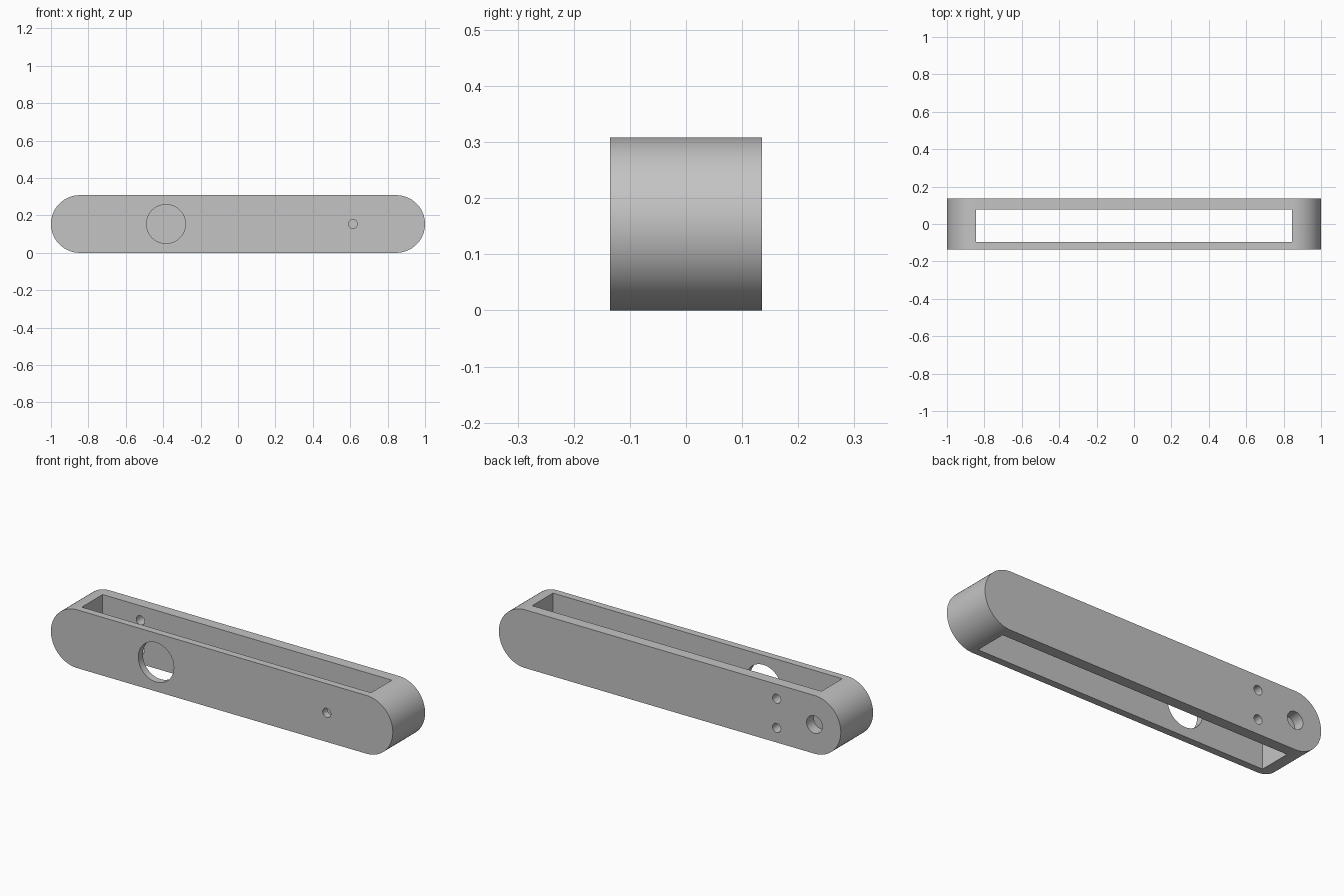
import bpy, bmesh, math

default_cube = bpy.data.objects.get("Cube")
if default_cube:
    bpy.data.objects.remove(default_cube, do_unlink=True)

# Main dimensions
RADIUS = 0.154                  # rounded ends
END_X = 1 - RADIUS              # centre of each rounded end
HALF_DEPTH = 0.135
SLOT_FRONT, SLOT_BACK = -0.097, 0.077

grey = bpy.data.materials.new("plain_grey")
grey.use_nodes = True
color = (0.55, 0.55, 0.55, 1)
grey.diffuse_color = color
grey.node_tree.nodes["Principled BSDF"].inputs["Base Color"].default_value = color


def prism(name, outline, y0, y1):
    """Extrude an (x, z) outline from y0 to y1."""
    bm = bmesh.new()
    face = bm.faces.new([bm.verts.new((x, y0, z)) for x, z in outline])
    out = bmesh.ops.extrude_face_region(bm, geom=[face])["geom"]
    verts = [v for v in out if isinstance(v, bmesh.types.BMVert)]
    bmesh.ops.translate(bm, verts=verts, vec=(0, y1 - y0, 0))
    bmesh.ops.recalc_face_normals(bm, faces=bm.faces)
    mesh = bpy.data.meshes.new(name)
    bm.to_mesh(mesh)
    bm.free()
    mesh.materials.append(grey)
    obj = bpy.data.objects.new(name, mesh)
    bpy.context.collection.objects.link(obj)
    return obj


def arc(x, z, r, start, sweep, steps):
    angles = [math.radians(start + sweep * i / steps) for i in range(steps + 1)]
    return [(x + r * math.cos(a), z + r * math.sin(a)) for a in angles]


def hole(name, x, z, r, y0, y1):
    return prism(name, arc(x, z, r, 0, 360, 48)[:-1], y0, y1)


# Bar with fully rounded ends
outline = arc(END_X, RADIUS, RADIUS, -90, 180, 48) + arc(-END_X, RADIUS, RADIUS, 90, 180, 48)
body = prism("slotted_bar", outline, -HALF_DEPTH, HALF_DEPTH)

# Long slot from top to bottom
slot = [(-END_X, -0.1), (END_X, -0.1), (END_X, 0.5), (-END_X, 0.5)]
cutters = [prism("slot_cutter", slot, SLOT_FRONT, SLOT_BACK)]

# Holes through the front wall
for name, x, r in (("large_front_hole", -0.385, 0.104), ("small_front_hole", 0.614, 0.024)):
    cutters.append(hole(name, x, RADIUS, r, -0.2, SLOT_FRONT + 0.01))

# Holes through the back wall
cutters.append(hole("end_hole", -END_X, RADIUS, 0.046, SLOT_BACK, 0.2))
for side in (-1, 1):
    cutters.append(hole("screw_hole", -0.625, RADIUS + side * 0.077, 0.024, SLOT_BACK - 0.01, 0.2))

# Cut, bake the result and drop the cutters
for cutter in cutters:
    cutter.hide_render = True
    mod = body.modifiers.new(cutter.name, "BOOLEAN")
    mod.operation = "DIFFERENCE"
    mod.solver = "EXACT"
    mod.object = cutter
graph = bpy.context.evaluated_depsgraph_get()
baked = bpy.data.meshes.new_from_object(body.evaluated_get(graph))
body.modifiers.clear()
body.data = baked
for cutter in cutters:
    bpy.data.objects.remove(cutter, do_unlink=True)

# Smooth curved walls, keep edges sharp
for obj in bpy.context.selected_objects:
    obj.select_set(False)
body.select_set(True)
bpy.context.view_layer.objects.active = body
bpy.ops.object.shade_smooth_by_angle(angle=math.radians(30))
